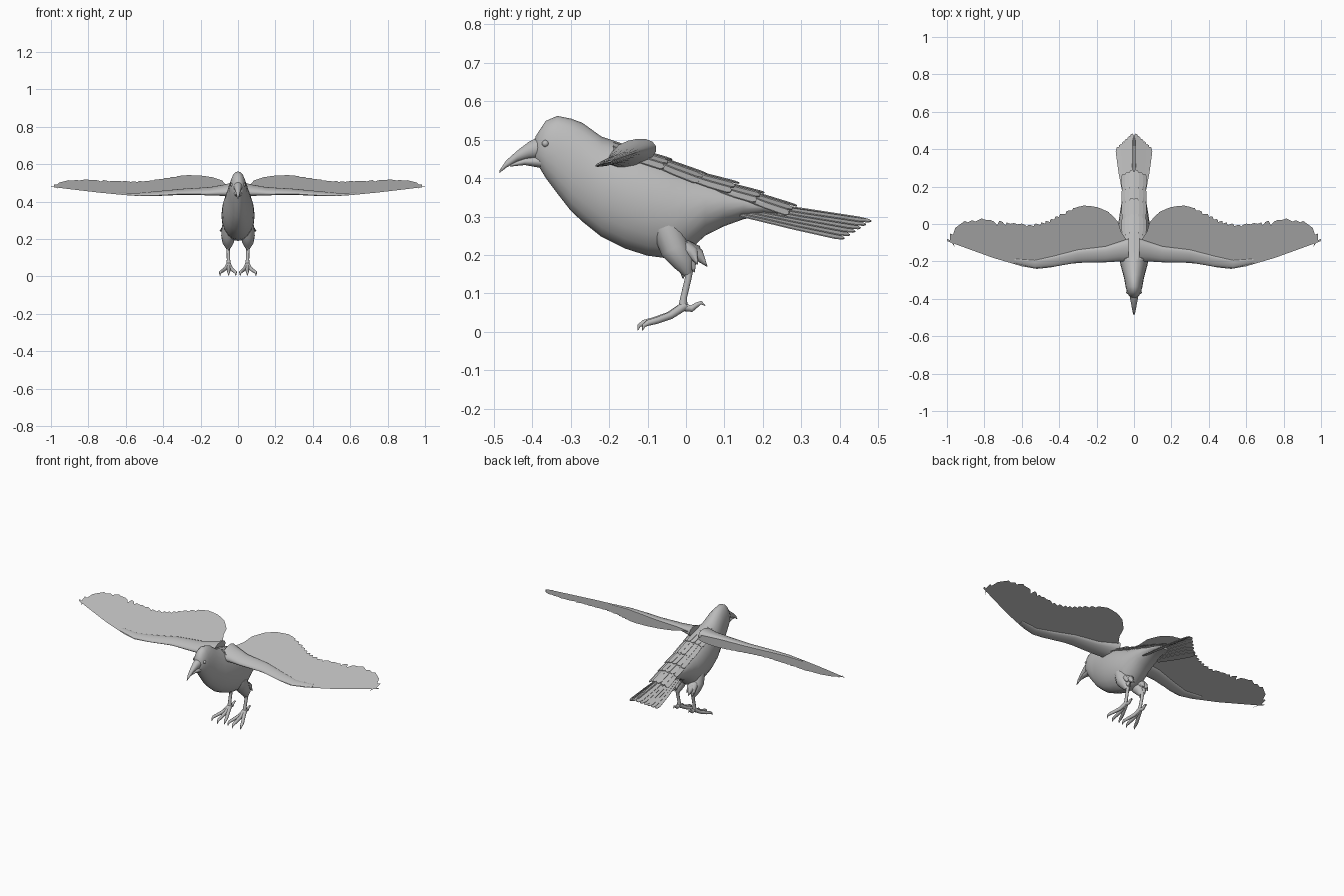
import bpy, bmesh, math
from mathutils import Vector as V

cube = bpy.data.objects.get("Cube")
if cube:
    bpy.data.objects.remove(cube)

grey = bpy.data.materials.new("plumage grey")
grey.use_nodes = True
grey.diffuse_color = (0.5, 0.5, 0.5, 1)
grey.node_tree.nodes["Principled BSDF"].inputs["Base Color"].default_value = (0.5, 0.5, 0.5, 1)


def finish(name, bm, mirror=False, thickness=0, smooth=True):
    mesh = bpy.data.meshes.new(name)
    bmesh.ops.recalc_face_normals(bm, faces=bm.faces)
    bm.to_mesh(mesh)
    bm.free()
    mesh.materials.append(grey)
    ob = bpy.data.objects.new(name, mesh)
    bpy.context.collection.objects.link(ob)
    if thickness:
        solid = ob.modifiers.new("thickness", 'SOLIDIFY')
        solid.thickness = thickness
        solid.offset = 0
    if mirror:
        ob.modifiers.new("mirror", 'MIRROR').use_mirror_merge = False
    if smooth:
        bpy.ops.object.select_all(action='DESELECT')
        ob.select_set(True)
        bpy.context.view_layer.objects.active = ob
        bpy.ops.object.shade_smooth_by_angle(angle=math.radians(50))
    return ob


def loft(bm, rings, sides=20):
    """Skin elliptical rings given as (centre, half axis, half axis)."""
    loops = []
    for c, a, b in rings:
        angles = [math.tau * i / sides for i in range(sides)]
        loops.append([bm.verts.new(c + a * math.cos(t) + b * math.sin(t)) for t in angles])
    for p, q in zip(loops, loops[1:]):
        for i in range(sides):
            j = (i + 1) % sides
            bm.faces.new((p[i], p[j], q[j], q[i]))
    bm.faces.new(loops[0])
    bm.faces.new(loops[-1])


def hull(bm, sections):
    """Upright sections along y: (y, top, bottom, half width)."""
    loft(bm, [(V((0, y, (t + b) / 2)), V((w, 0, 0)), V((0, 0, (t - b) / 2)))
              for y, t, b, w in sections])


def tube(bm, points, radii, sides=10):
    pts = [V(p) for p in points]
    rings = []
    for i, (p, r) in enumerate(zip(pts, radii)):
        d = (pts[min(i + 1, len(pts) - 1)] - pts[max(i - 1, 0)]).normalized()
        a = (V((1, 0, 0)) - d * d.x).normalized()
        rings.append((p, a * r, d.cross(a) * r))
    loft(bm, rings, sides)


def feather(bm, root, tip, width, droop=0.0):
    """A flat blade with a rounded tip; droop lowers its outer edge."""
    root, tip = V(root), V(tip)
    side = V((1, 0, -droop)) * width / 2
    left = [root.lerp(tip, t) - side * s for t, s in ((0, .6), (.5, .95), (.9, .9), (.98, .5))]
    right = [root.lerp(tip, t) + side * s for t, s in ((.98, .5), (.9, .9), (.5, .95), (0, .6))]
    bm.faces.new([bm.verts.new(p) for p in left + [tip] + right])


# Head and body
bm = bmesh.new()
hull(bm, [(-.392, .508, .44, .018), (-.38, .527, .425, .029), (-.365, .549, .40, .037),
          (-.335, .562, .36, .045), (-.30, .555, .315, .051), (-.27, .544, .287, .058),
          (-.22, .508, .247, .072), (-.16, .488, .217, .083), (-.1, .468, .198, .088),
          (-.04, .444, .19, .088), (0, .425, .205, .084), (.05, .405, .25, .077),
          (.1, .39, .275, .069), (.15, .372, .293, .061), (.2, .352, .303, .053),
          (.27, .322, .303, .04)])
finish("body", bm)

# Beak, in two halves
bm = bmesh.new()
hull(bm, [(-.486, .419, .413, .002), (-.468, .446, .427, .008), (-.44, .471, .443, .013),
          (-.41, .494, .45, .019), (-.37, .515, .452, .026)])
finish("upper_beak", bm)
bm = bmesh.new()
hull(bm, [(-.458, .437, .43, .004), (-.42, .452, .434, .013), (-.37, .46, .425, .024)])
finish("lower_beak", bm)

# Eyes
bm = bmesh.new()
bmesh.ops.create_uvsphere(bm, u_segments=12, v_segments=8, radius=.009)
bmesh.ops.translate(bm, verts=bm.verts, vec=(.033, -.366, .49))
finish("eyes", bm, mirror=True)

# Wings: a flat blade tilted about x, with feathered trailing edge
SLOPE = .33


def on_wing(x, y):
    return V((x, y, .43 + SLOPE * (y + .24)))


leading = [(.03, -.18), (.08, -.195), (.15, -.205), (.25, -.205), (.35, -.213), (.45, -.233),
           (.52, -.24), (.6, -.226), (.75, -.182), (.9, -.128), (.998, -.092)]
# Long primaries, from the wing tip inward
tips = [(1, -.08), (.985, -.05), (.955, -.02), (.905, .016), (.865, .02), (.815, .03),
        (.765, .02), (.72, .018), (.68, .008), (.64, .005), (.6, .002)]
outline = list(leading)
for i, (x, y) in enumerate(tips):
    notch = .045 - .003 * i
    outline += [(x, y), (x - .017, y - .007), (x - .02 - notch * .5, y - notch)]
# Short scalloped secondaries
base = [(.57, -.005), (.5, .006), (.45, .022), (.4, .05), (.33, .083), (.27, .1),
        (.2, .092), (.14, .068), (.09, .02)]
for (x0, y0), (x1, y1) in zip(base, base[1:]):
    for k in range(2):
        for s, dip in ((0, .012), (.12, 0), (.35, .001)):
            t = (k + s) / 2
            outline.append((x0 + (x1 - x0) * t, y0 + (y1 - y0) * t - dip))
outline += [(.085, .012), (.07, -.04), (.03, -.1)]
bm = bmesh.new()
bm.faces.new([bm.verts.new(on_wing(x, y)) for x, y in outline])
bmesh.ops.triangulate(bm, faces=bm.faces)
finish("wing_feathers", bm, mirror=True, smooth=False)

# Fleshy arm along the leading edge: (x, y, half chord, half thickness)
chord = V((0, 1, SLOPE)).normalized()
normal = V((0, -chord.z, chord.y))
bm = bmesh.new()
loft(bm, [(on_wing(x, y), chord * c, normal * h) for x, y, c, h in (
    (.03, -.14, .065, .036), (.08, -.148, .055, .026), (.15, -.162, .045, .018),
    (.3, -.172, .036, .012), (.43, -.2, .03, .009), (.53, -.215, .022, .006),
    (.64, -.198, .012, .002))], 16)
finish("wing_arms", bm, mirror=True)

# Tail fan, arched so the outer feathers sit lower
bm = bmesh.new()
for i in range(6):
    t = i / 5
    feather(bm, (.006 + .04 * t, .14, .34 - .035 * t),
            (.01 + .075 * t, .483 - .07 * t, .288 - .045 * t), .036, .35)
finish("tail_feathers", bm, mirror=True, thickness=.003, smooth=False)

# Overlapping back and rump feathers: root y, z and tip y, z per row
bm = bmesh.new()
for y0, z0, y1, z1 in ((-.19, .494, -.03, .449), (-.1, .466, .06, .412), (0, .424, .145, .388),
                       (.07, .397, .21, .363), (.14, .375, .295, .329)):
    for x in (.012, .034, .053):
        drop = .018 * (x / .05) ** 2
        feather(bm, (x * .9, y0, z0 - drop), (x, y1 - x * .5, z1 - drop), .032, x * 12)
finish("back_feathers", bm, mirror=True, thickness=.003, smooth=False)

# Thighs with ragged feather ends
bm = bmesh.new()
tube(bm, [(.045, -.05, .27), (.052, -.03, .215), (.053, -.005, .18), (.052, .005, .15)],
     [.04, .038, .03, .012], 14)
for x, y, z in ((.05, -.008, .138), (.06, .022, .155), (.052, .055, .17), (.075, .03, .175),
                (.035, .045, .18)):
    tube(bm, [(.052, -.005, .215), (.6 * x + .02, y * .6, z + .03), (x, y, z)],
         [.026, .016, .001], 8)
finish("thighs", bm, mirror=True)

# Shanks, front toes and hind toe with curled claws
bm = bmesh.new()
tube(bm, [(.052, .01, .17), (.052, .005, .135), (.051, -.006, .09), (.05, -.008, .062)],
     [.011, .009, .009, .013])
for dx, reach in ((-.038, .9), (0, 1), (.046, .9)):
    tube(bm, [(.05 + dx * a, y * reach, z) for a, y, z in (
        (0, -.003, .068), (.35, -.045, .042), (.75, -.085, .029),
        (.95, -.11, .023), (1, -.122, .016), (1, -.126, .003))],
        [.012, .01, .009, .008, .005, .001])
tube(bm, [(.05, -.005, .064), (.05, .015, .06), (.05, .028, .07), (.05, .04, .076), (.05, .05, .068)],
     [.011, .009, .007, .005, .001])
finish("legs_and_feet", bm, mirror=True)
